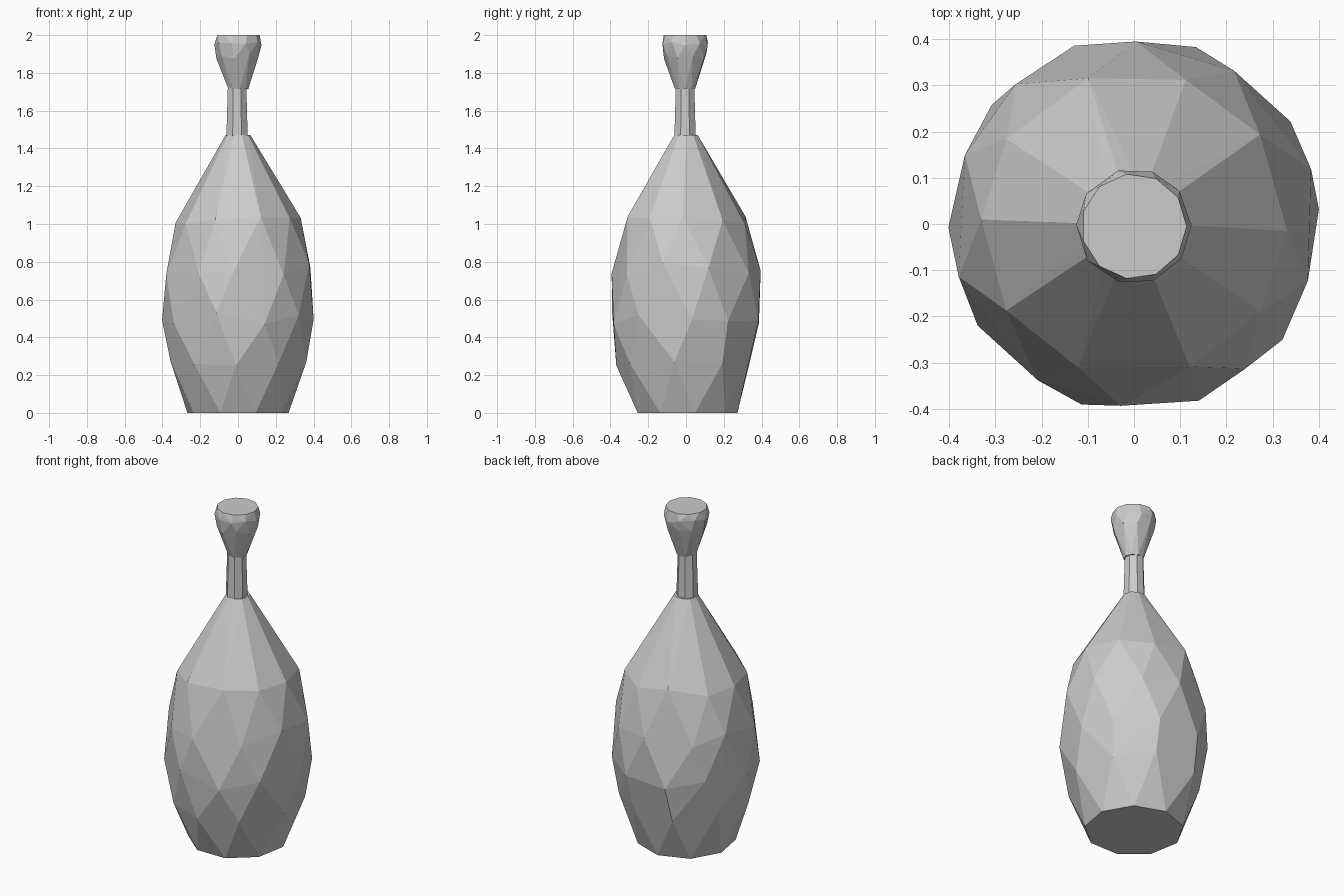
import bpy, bmesh, math, random

cube = bpy.data.objects.get("Cube")
if cube:
    bpy.data.objects.remove(cube, do_unlink=True)

random.seed(4)
grey = bpy.data.materials.new("light grey")
grey.use_nodes = True
grey.diffuse_color = (0.6, 0.6, 0.6, 1)
grey.node_tree.nodes["Principled BSDF"].inputs["Base Color"].default_value = grey.diffuse_color


def faceted_part(name, rings, centre=(0, 0)):
    """Flat-faced solid wrapped around rings of (height, radius, sides, turn, unevenness)."""
    bm = bmesh.new()
    for z, radius, sides, turn, uneven in rings:
        for i in range(sides):
            a = math.tau * (i + turn) / sides + random.uniform(-uneven, uneven)
            r = radius * (1 + random.uniform(-uneven, uneven) * 0.12)
            dz = random.uniform(-uneven, uneven) * 0.4
            bm.verts.new((centre[0] + r * math.cos(a), centre[1] + r * math.sin(a), z + dz))
    hull = bmesh.ops.convex_hull(bm, input=bm.verts)
    loose = {g for g in hull["geom_interior"] + hull["geom_unused"]
             if isinstance(g, bmesh.types.BMVert)}
    bmesh.ops.delete(bm, geom=list(loose), context="VERTS")
    bmesh.ops.dissolve_limit(bm, angle_limit=0.02, verts=bm.verts, edges=bm.edges)
    bmesh.ops.recalc_face_normals(bm, faces=bm.faces)
    mesh = bpy.data.meshes.new(name)
    bm.to_mesh(mesh)
    bm.free()
    mesh.materials.append(grey)
    obj = bpy.data.objects.new(name, mesh)
    bpy.context.collection.objects.link(obj)
    return obj


# Swollen body, with staggered rings giving the chiselled diamond facets
faceted_part("body", [
    (0.0, 0.272, 9, 0.25, 0),
    (0.28, 0.367, 9, 0.75, 0.08),
    (0.5, 0.404, 10, 0.0, 0.08),
    (0.76, 0.398, 10, 0.5, 0.08),
    (1.02, 0.332, 10, 0.0, 0.06),
    (1.47, 0.066, 10, 0.0, 0),
])

# Thin neck
faceted_part("neck", [
    (1.465, 0.061, 8, 0.5, 0),
    (1.725, 0.053, 8, 0.5, 0),
], (-0.005, -0.005))

# Flared, flat-topped head
faceted_part("head", [
    (1.715, 0.054, 9, 0.0, 0),
    (1.885, 0.114, 9, 0.5, 0.04),
    (1.95, 0.125, 10, 0.0, 0.04),
    (2.0, 0.114, 11, 0.0, 0),
], (0.0, -0.005))
